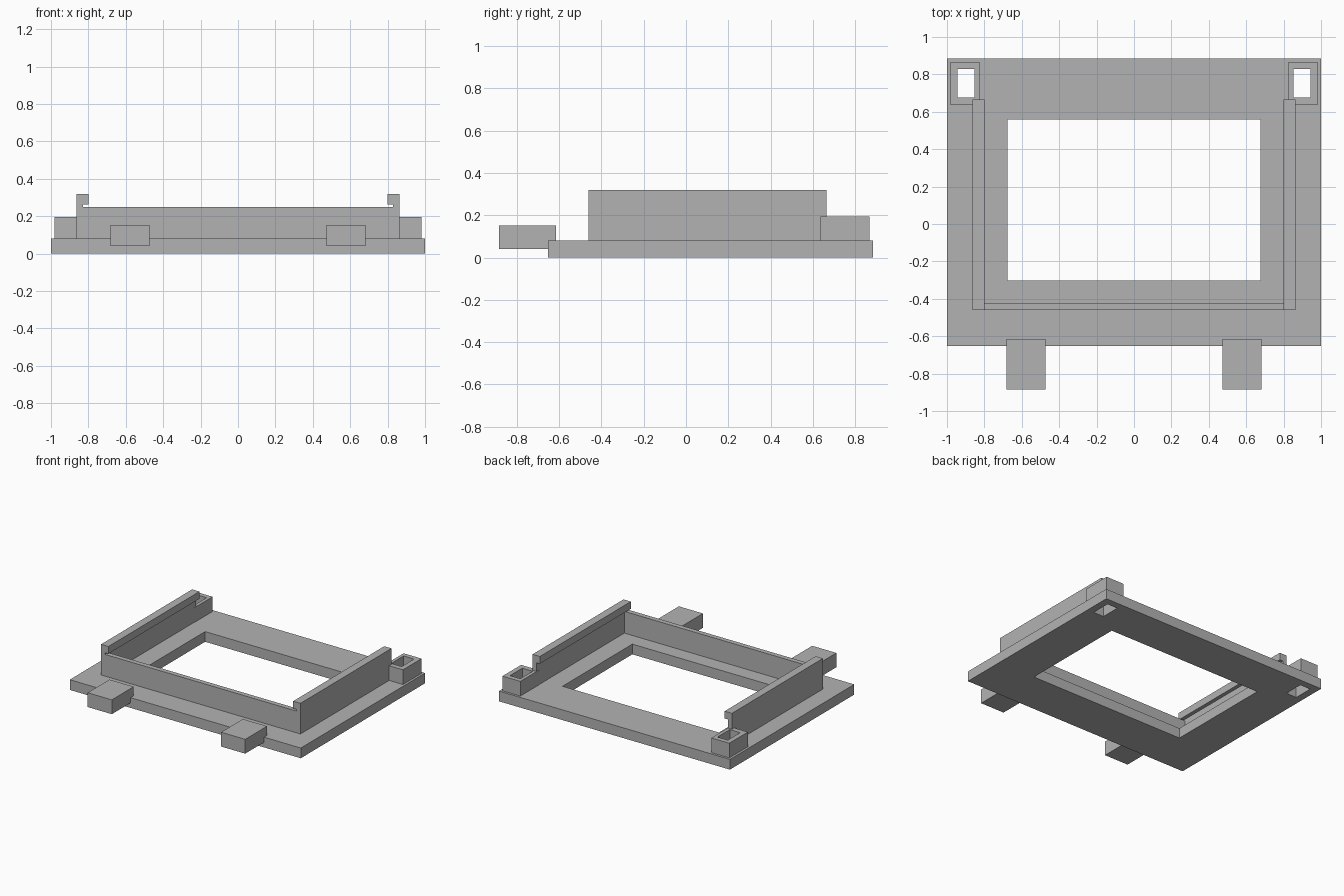
import bpy
import bmesh

if "Cube" in bpy.data.objects:
    bpy.data.objects.remove(bpy.data.objects["Cube"], do_unlink=True)

GREY = (0.45, 0.45, 0.45, 1)
grey = bpy.data.materials.new("plain grey")
grey.use_nodes = True
grey.diffuse_color = GREY
grey.node_tree.nodes["Principled BSDF"].inputs["Base Color"].default_value = GREY


def prism(name, profile, y0, y1):
    """Extrude an (x, z) profile from y0 to y1."""
    bm = bmesh.new()
    face = bm.faces.new([bm.verts.new((x, y0, z)) for x, z in profile])
    out = bmesh.ops.extrude_face_region(bm, geom=[face])
    for v in out["geom"]:
        if isinstance(v, bmesh.types.BMVert):
            v.co.y = y1
    bmesh.ops.recalc_face_normals(bm, faces=bm.faces)
    mesh = bpy.data.meshes.new(name)
    bm.to_mesh(mesh)
    bm.free()
    mesh.materials.append(grey)
    obj = bpy.data.objects.new(name, mesh)
    bpy.context.collection.objects.link(obj)
    return obj


def box(name, x0, x1, y0, y1, z0, z1):
    return prism(name, [(x0, z0), (x1, z0), (x1, z1), (x0, z1)], y0, y1)


def cut(obj, x0, x1, y0, y1):
    """Cut a rectangular hole straight down through a part."""
    cutter = box("hole_cutter", x0, x1, y0, y1, -1, 1)
    cutter.hide_render = True
    mod = obj.modifiers.new("hole", "BOOLEAN")
    mod.operation = "DIFFERENCE"
    mod.solver = "EXACT"
    mod.object = cutter
    bpy.context.view_layer.objects.active = obj
    bpy.ops.object.modifier_apply(modifier=mod.name)
    bpy.data.objects.remove(cutter, do_unlink=True)


PLATE_TOP = 0.08
HOLE_X, HOLE_Y = (0.853, 0.943), (0.677, 0.83)

# Base plate with its large window
plate = box("base_plate", -1, 1, -0.652, 0.885, 0, PLATE_TOP)
cut(plate, -0.677, 0.677, -0.303, 0.56)

# Low wall across the front
box("front_wall", -0.829, 0.829, -0.46, -0.422, PLATE_TOP, 0.25)

for side, s in (("left", 1), ("right", -1)):
    hx = sorted(s * x for x in HOLE_X)
    # Side rail with an inward lip along the top
    rail = [(0.829, PLATE_TOP), (0.863, PLATE_TOP), (0.863, 0.32),
            (0.80, 0.32), (0.80, 0.263), (0.829, 0.263)]
    prism(side + "_rail", [(s * x, z) for x, z in rail], -0.46, 0.665)
    # Rear socket, open all the way through the plate
    socket = box(side + "_socket", *sorted((s * 0.827, s * 0.982)),
                 0.637, 0.867, PLATE_TOP, 0.195)
    cut(socket, *hx, *HOLE_Y)
    cut(plate, *hx, *HOLE_Y)
    # Block projecting over the front edge
    box(side + "_front_block", *sorted((s * 0.473, s * 0.682)),
        -0.885, -0.615, 0.04, 0.152)
